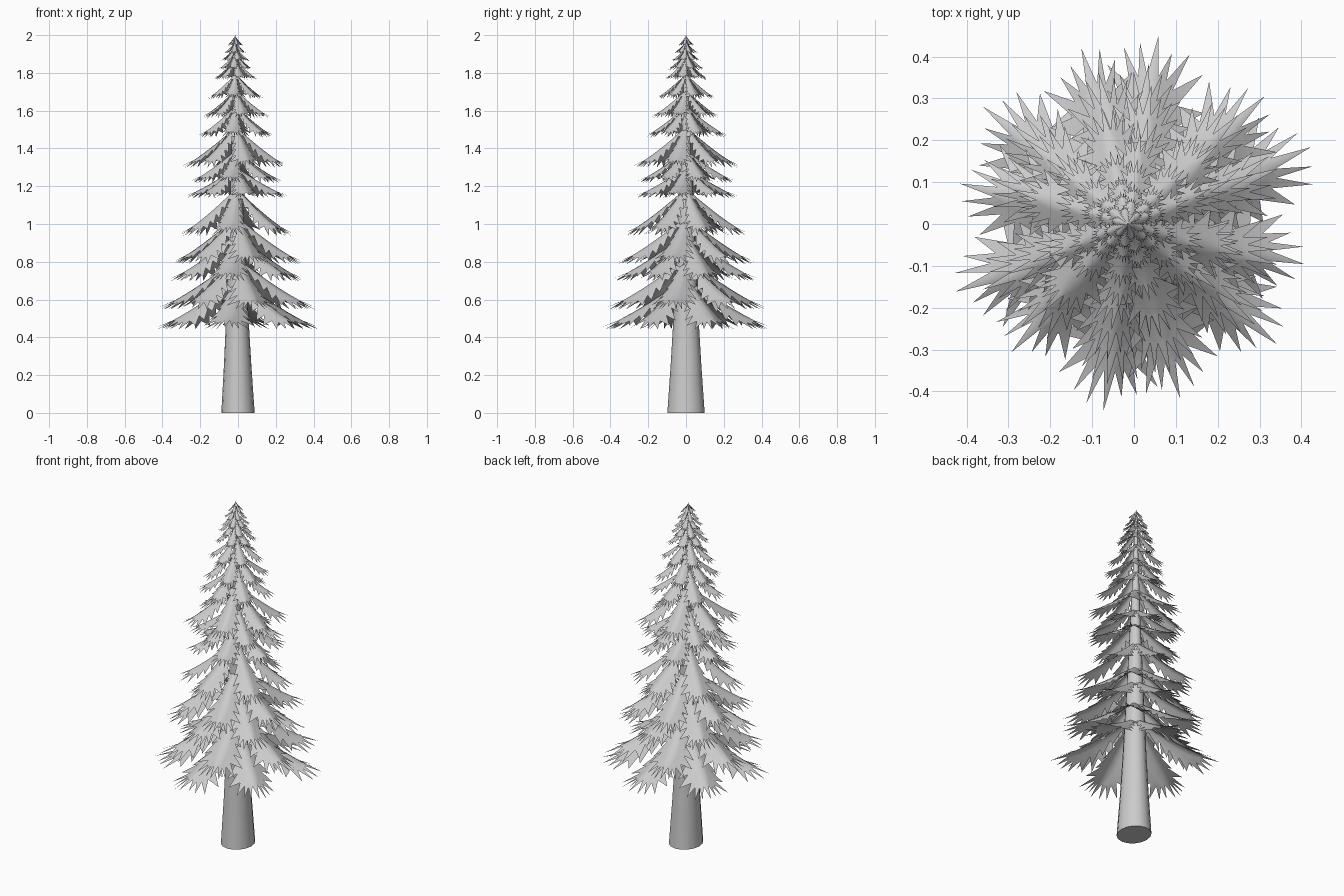
import bpy, math, random
from mathutils import Vector

if "Cube" in bpy.data.objects:
    bpy.data.objects.remove(bpy.data.objects["Cube"])

random.seed(4)


def make_object(name, verts, faces, angle):
    mesh = bpy.data.meshes.new(name)
    mesh.from_pydata(verts, [], faces)
    mesh.update()
    ob = bpy.data.objects.new(name, mesh)
    bpy.context.collection.objects.link(ob)
    bpy.ops.object.select_all(action='DESELECT')
    ob.select_set(True)
    bpy.context.view_layer.objects.active = ob
    bpy.ops.object.shade_smooth_by_angle(angle=math.radians(angle))
    return ob


def lean(z):
    # the stem leans slightly to the left as it rises
    return -0.0075 * z


# Trunk: tapered rings, slightly deeper than wide, ending in a fine tip
def trunk():
    sides = 16
    rings = [(0, .096), (.25, .079), (.48, .066), (.9, .047), (1.3, .029),
             (1.7, .014), (1.93, .008), (2.0, .001)]
    verts, faces = [], []
    for z, r in rings:
        for i in range(sides):
            a = math.tau * i / sides
            verts.append((lean(z) + r * .92 * math.cos(a), r * 1.03 * math.sin(a), z))
    for k in range(len(rings) - 1):
        for i in range(sides):
            j = (i + 1) % sides
            faces.append((k * sides + i, k * sides + j,
                          (k + 1) * sides + j, (k + 1) * sides + i))
    faces.append(tuple(reversed(range(sides))))
    faces.append(tuple((len(rings) - 1) * sides + i for i in range(sides)))
    make_object("trunk", verts, faces, 40)


# Flat branch outline: (distance along, half width), in units of its length
BODY = [(.03, .03), (.16, .06), (.29, .09), (.41, .12), (.53, .145),
        (.65, .145), (.73, .115), (.775, .075), (.79, .03)]
ACROSS = [-1, -.5, 0, .5, 1]


def flat_branch():
    pts = [(u, w * c) for u, w in BODY for c in ACROSS]
    n = len(ACROSS)
    faces = [(k * n + i, (k + 1) * n + i, (k + 1) * n + i + 1, k * n + i + 1)
             for k in range(len(BODY) - 1) for i in range(n - 1)]
    # broad needle spikes fan out around the rim like a star
    last = (len(BODY) - 1) * n
    left = [k * n for k in range(len(BODY))]
    right = [k * n + n - 1 for k in reversed(range(len(BODY)))]
    for a, b in list(zip(left, left[1:])) + list(zip(right, right[1:])):
        m = (Vector(pts[a]) + Vector(pts[b])) / 2
        d = Vector((max(m.x - .55, .04), m.y)).normalized()
        length = .05 + .12 * min(1, m.x / .7) ** 1.5
        tip = m + d * length * random.uniform(.8, 1.2)
        pts.append(tuple(tip))
        faces.append((a, len(pts) - 1, b))
    pts.append((1.0, 0))
    faces.append((last, len(pts) - 1, last + n - 1, last + 3, last + 2, last + 1))
    return pts, faces


# Whorl of six drooping, arched branches
def whorl(name, z_tip, radius, drop, angle):
    verts, faces = [], []
    for i in range(6):
        pts, fs = flat_branch()
        a = math.radians(angle + 60 * i + random.uniform(-2, 2))
        size = radius * random.uniform(.98, 1.03)
        base = len(verts)
        for u, v in pts:
            fall = 1 - max(0, 1 - u) ** 1.22
            arch = min(abs(v), .22) ** 1.3 * 1.5 * (1 - .4 * u)
            z = z_tip + drop * (1 - fall) - arch * size
            z = max(z, z_tip - .012)
            r, s = size * u, size * v
            verts.append((lean(z) + r * math.cos(a) - s * math.sin(a),
                          r * math.sin(a) + s * math.cos(a), z))
        faces += [tuple(base + k for k in f) for f in fs]
    make_object(name, verts, faces, 50)


trunk()

# tip height, reach, drop from root to tip, turn
TIERS = [(.455, .455, .26, 22), (.56, .43, .26, 45), (.71, .38, .24, 22),
         (.80, .36, .24, 44), (.95, .325, .24, 22), (1.15, .275, .15, 44),
         (1.23, .255, .16, 22), (1.31, .285, .205, 44), (1.47, .215, .155, 22),
         (1.57, .185, .14, 44), (1.67, .155, .125, 22), (1.77, .118, .10, 44),
         (1.82, .098, .085, 22), (1.865, .08, .07, 44), (1.905, .065, .06, 22),
         (1.945, .045, .05, 44)]
for i, tier in enumerate(TIERS):
    whorl(f"branch_tier_{i + 1}", *tier)
